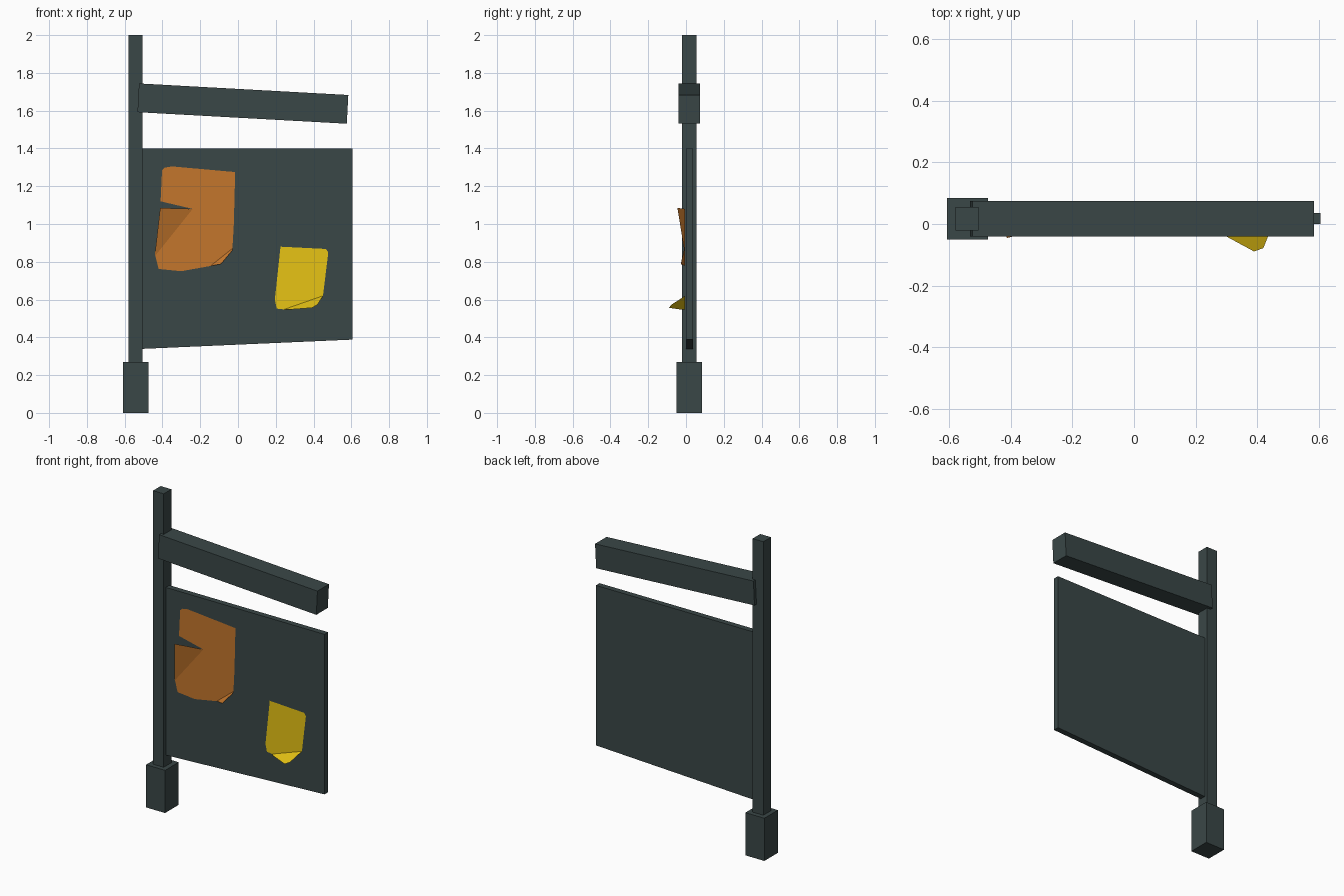
import bpy, bmesh
from mathutils import Vector

if "Cube" in bpy.data.objects:
    bpy.data.objects.remove(bpy.data.objects["Cube"])


def material(name, rgb):
    m = bpy.data.materials.new(name)
    m.diffuse_color = (*rgb, 1)
    m.use_nodes = True
    m.node_tree.nodes["Principled BSDF"].inputs["Base Color"].default_value = m.diffuse_color
    return m


WOOD = material("dark slate", (0.042, 0.063, 0.063))
ORANGE = material("orange paper", (0.55, 0.18, 0.025))
YELLOW = material("yellow paper", (0.9, 0.62, 0.008))


def finish(name, bm, mat):
    me = bpy.data.meshes.new(name)
    bm.to_mesh(me)
    bm.free()
    me.materials.append(mat)
    ob = bpy.data.objects.new(name, me)
    bpy.context.collection.objects.link(ob)
    return ob


def slab(name, outline, y0, y1, mat):
    """Extrude a front-view (x, z) outline from y0 to y1."""
    bm = bmesh.new()
    face = bm.faces.new([bm.verts.new((x, y0, z)) for x, z in outline])
    ext = bmesh.ops.extrude_face_region(bm, geom=[face])
    verts = [g for g in ext["geom"] if isinstance(g, bmesh.types.BMVert)]
    bmesh.ops.translate(bm, verts=verts, vec=(0, y1 - y0, 0))
    bmesh.ops.recalc_face_normals(bm, faces=bm.faces)
    return finish(name, bm, mat)


def rect(x0, x1, z0, z1):
    return [(x0, z0), (x1, z0), (x1, z1), (x0, z1)]


def paper(name, outline, folds, mat, y=-0.004):
    """Flat sheet; each fold (a, b, lift, zmax) raises what lies right of a->b."""
    bm = bmesh.new()
    bm.faces.new([bm.verts.new((x, y, z)) for x, z in outline])
    rules = []
    for a, b, lift, zmax in folds:
        p = Vector((a[0], y, a[1]))
        d = Vector((b[0] - a[0], 0, b[1] - a[1])).normalized()
        n = Vector((d.z, 0, -d.x))
        bmesh.ops.bisect_plane(bm, geom=bm.verts[:] + bm.edges[:] + bm.faces[:],
                               dist=1e-4, plane_co=p, plane_no=n)
        rules.append((p, n, lift, zmax))
    bmesh.ops.triangulate(bm, faces=bm.faces[:])
    for v in bm.verts:
        co = v.co.copy()
        for p, n, lift, zmax in rules:
            if co.z < zmax:
                v.co.y -= lift * max(0, (co - p).dot(n))
    bm.normal_update()
    for f in bm.faces:
        if f.normal.y > 0:
            f.normal_flip()
    return finish(name, bm, mat)


# Timber frame
slab("post", rect(-0.58, -0.505, 0.2, 2.0), -0.021, 0.055, WOOD)
slab("post_foot", rect(-0.608, -0.475, 0, 0.27), -0.05, 0.085, WOOD)
slab("board", [(-0.53, 0.338), (0.605, 0.388), (0.605, 1.4), (-0.53, 1.4)],
     0.0, 0.036, WOOD)
slab("crossbeam", [(-0.532, 1.592), (0.576, 1.531), (0.584, 1.683), (-0.524, 1.744)],
     -0.04, 0.075, WOOD)

# Torn notice with a lifted flap below the tear and a curled corner
paper("large_notice",
      [(-0.41, 1.12), (-0.402, 1.285), (-0.388, 1.298), (-0.35, 1.305), (-0.015, 1.275),
       (-0.022, 1.0), (-0.03, 0.86), (-0.09, 0.788), (-0.30, 0.75), (-0.42, 0.762),
       (-0.44, 0.84), (-0.412, 1.085), (-0.24, 1.08)],
      [((-0.44, 0.83), (-0.24, 1.08), -0.0, 1.1),
       ((-0.24, 1.08), (-0.44, 0.83), 0.30, 1.1),
       ((-0.15, 0.774), (-0.03, 0.87), 0.9, 1.0)], ORANGE)

# Small notice with a curled lower corner
paper("small_notice",
      [(0.225, 0.88), (0.465, 0.868), (0.478, 0.85), (0.45, 0.62), (0.42, 0.572),
       (0.39, 0.556), (0.26, 0.546), (0.205, 0.552), (0.195, 0.6)],
      [((0.25, 0.55), (0.45, 0.62), 2.1, 1.0)], YELLOW)
